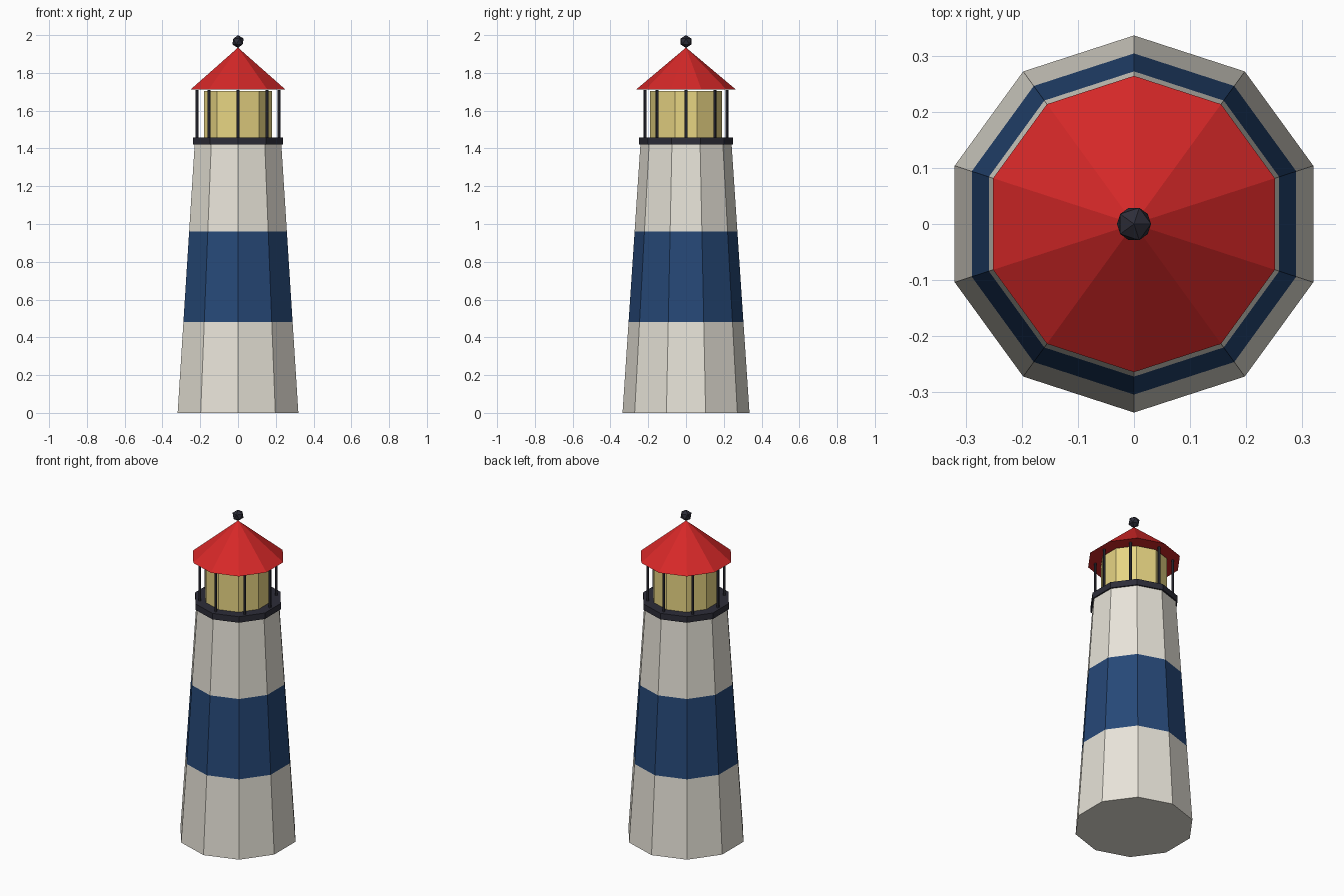
import bpy, bmesh, math

if "Cube" in bpy.data.objects:
    bpy.data.objects.remove(bpy.data.objects["Cube"])

SIDES = 10


def material(name, r, g, b):
    """Flat colour given as sRGB 0-255, stored as linear."""
    lin = [((c / 255 + 0.055) / 1.055) ** 2.4 for c in (r, g, b)]
    m = bpy.data.materials.new(name)
    m.diffuse_color = (*lin, 1)
    m.use_nodes = True
    m.node_tree.nodes["Principled BSDF"].inputs["Base Color"].default_value = m.diffuse_color
    return m


cream = material("cream", 232, 228, 217)
navy = material("navy blue", 38, 72, 119)
red = material("red", 214, 40, 40)
dark = material("dark iron", 45, 45, 56)
lamp = material("lamp yellow", 233, 214, 132)


def finish(name, bm, mats):
    bmesh.ops.recalc_face_normals(bm, faces=bm.faces)
    me = bpy.data.meshes.new(name)
    bm.to_mesh(me)
    bm.free()
    for m in mats:
        me.materials.append(m)
    ob = bpy.data.objects.new(name, me)
    bpy.context.collection.objects.link(ob)
    return ob


def prism(name, profile, mats, sides=SIDES, centre=(0, 0)):
    """Closed stack of polygon rings from (radius, z); radius 0 makes a tip."""
    bm = bmesh.new()
    rings = []
    for r, z in profile:
        angles = [2 * math.pi * i / sides for i in range(sides)] if r else [0]
        rings.append([bm.verts.new((centre[0] + r * math.sin(a),
                                    centre[1] + r * math.cos(a), z)) for a in angles])
    for lo, hi in zip(rings, rings[1:]):
        for i in range(sides):
            j = (i + 1) % sides
            if len(hi) == 1:
                bm.faces.new((lo[i], lo[j], hi[0]))
            else:
                bm.faces.new((lo[i], lo[j], hi[j], hi[i]))
    for ring in (rings[0], rings[-1]):
        if len(ring) > 1:
            bm.faces.new(ring)
    return finish(name, bm, mats)


# Tapered tower with a blue middle band
tower = prism("tower", [(0.336, 0), (0.304, 0.48), (0.272, 0.96), (0.241, 1.425)], [cream, navy])
for f in tower.data.polygons:
    f.material_index = 1 if 0.5 < f.center.z < 0.95 else 0

# Gallery deck, lantern room and roof
prism("gallery_deck", [(0.25, 1.42), (0.25, 1.457)], [dark])
prism("lantern_room", [(0.19, 1.455), (0.19, 1.705)], [lamp])
prism("roof", [(0.264, 1.712), (0, 1.934)], [red])

# Eight posts around the lantern
for k in range(8):
    a = k * math.pi / 4
    prism(f"post_{k + 1}", [(0.008, 1.455), (0.008, 1.71)], [dark], 6,
          (0.217 * math.sin(a), 0.217 * math.cos(a)))

# Faceted ball on the roof tip
bm = bmesh.new()
bmesh.ops.create_icosphere(bm, subdivisions=1, radius=0.034)
bmesh.ops.translate(bm, verts=bm.verts, vec=(0, 0, 1.966))
finish("finial_ball", bm, [dark])
